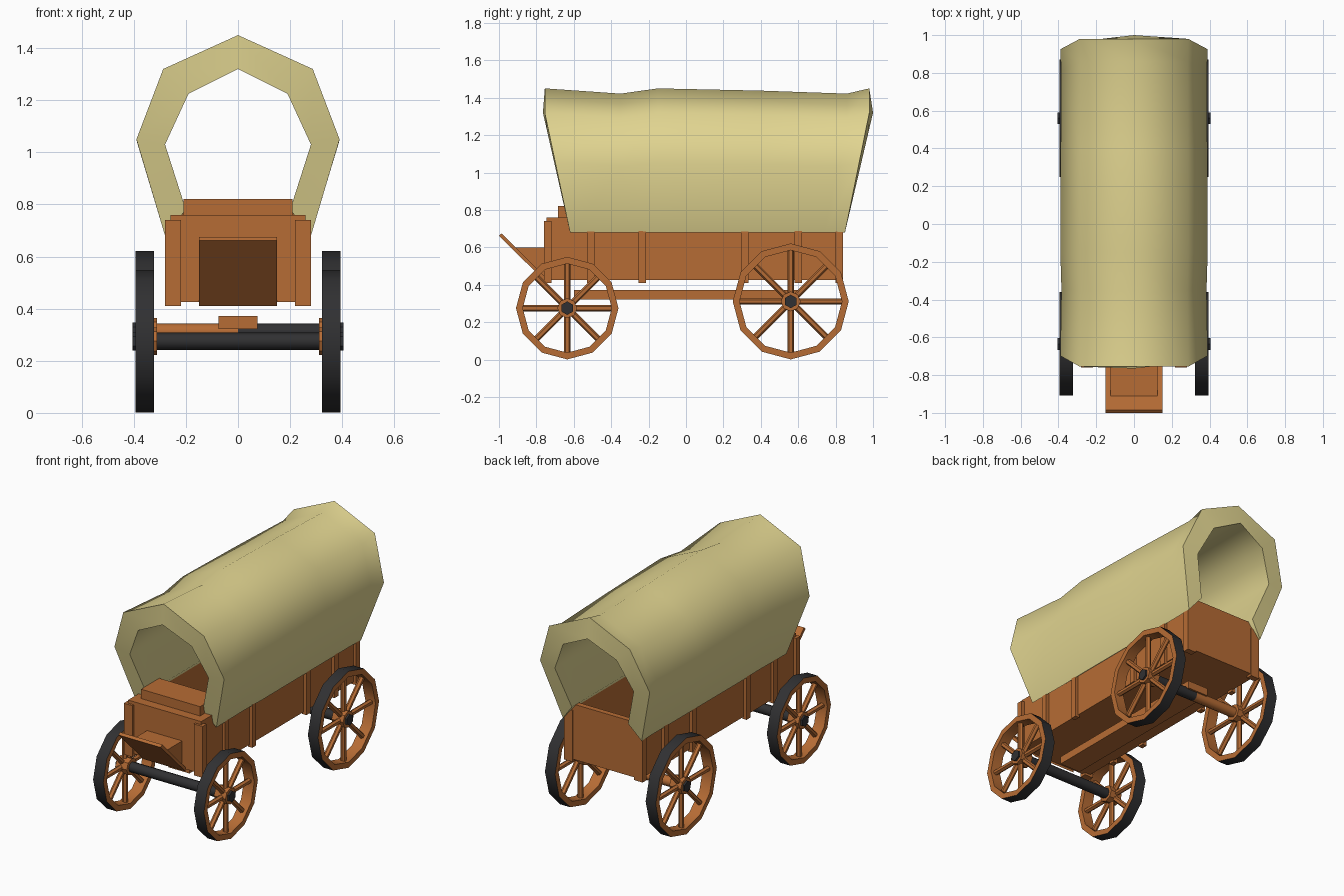
import bpy, bmesh, math
from mathutils import Matrix, Vector

if "Cube" in bpy.data.objects:
    bpy.data.objects.remove(bpy.data.objects["Cube"])


def material(name, rgb):
    m = bpy.data.materials.new(name)
    m.diffuse_color = (*rgb, 1)
    m.use_nodes = True
    m.node_tree.nodes["Principled BSDF"].inputs["Base Color"].default_value = m.diffuse_color
    return m


WOOD = material("brown wood", (0.47, 0.15, 0.035))
IRON = material("black iron", (0.03, 0.03, 0.032))
CLOTH = material("cream canvas", (0.75, 0.66, 0.28))


def finish(name, bm, mats, angle=None):
    bmesh.ops.recalc_face_normals(bm, faces=bm.faces)
    me = bpy.data.meshes.new(name)
    bm.to_mesh(me)
    bm.free()
    for m in mats:
        me.materials.append(m)
    ob = bpy.data.objects.new(name, me)
    bpy.context.collection.objects.link(ob)
    if angle:
        bpy.ops.object.select_all(action='DESELECT')
        bpy.context.view_layer.objects.active = ob
        ob.select_set(True)
        bpy.ops.object.shade_smooth_by_angle(angle=math.radians(angle))
    return ob


def add_box(bm, x0, x1, y0, y1, z0, z1):
    mat = Matrix.Translation(((x0 + x1) / 2, (y0 + y1) / 2, (z0 + z1) / 2))
    mat = mat @ Matrix.Diagonal((x1 - x0, y1 - y0, z1 - z0, 1))
    bmesh.ops.create_cube(bm, size=1, matrix=mat)


def box(name, *dims):
    bm = bmesh.new()
    add_box(bm, *dims)
    return finish(name, bm, [WOOD])


def rod(bm, a, b, r, sides):
    a, b = Vector(a), Vector(b)
    d = b - a
    mat = Matrix.Translation((a + b) / 2) @ d.to_track_quat('Z', 'Y').to_matrix().to_4x4()
    bmesh.ops.create_cone(bm, cap_ends=True, segments=sides, radius1=r, radius2=r,
                          depth=d.length, matrix=mat)


def prism(name, pts, half):
    # side profile (y, z) extruded across x
    bm = bmesh.new()
    f = bm.faces.new([bm.verts.new((-half, y, z)) for y, z in pts])
    ext = bmesh.ops.extrude_face_region(bm, geom=[f])
    bmesh.ops.translate(bm, vec=(2 * half, 0, 0),
                        verts=[v for v in ext['geom'] if isinstance(v, bmesh.types.BMVert)])
    return finish(name, bm, [WOOD])


# wagon bed: floor, side boards, front and tail boards
box("bed_floor", -0.255, 0.255, -0.74, 0.83, 0.425, 0.46)
for s, side in ((1, "right"), (-1, "left")):
    xs = sorted((s * 0.225, s * 0.26))
    box(side + "_side_board", *xs, -0.74, 0.83, 0.425, 0.76)
box("front_board", -0.26, 0.26, -0.745, -0.70, 0.425, 0.76)
box("tail_board", -0.26, 0.26, 0.80, 0.835, 0.425, 0.78)
box("seat_box", -0.21, 0.21, -0.685, -0.50, 0.46, 0.82)
box("front_deck", -0.26, 0.26, -0.74, -0.60, 0.70, 0.76)

# upright battens on the sides and corners
bm = bmesh.new()
for s in (1, -1):
    for y in (-0.51, -0.235, 0.315, 0.6):
        add_box(bm, *sorted((s * 0.25, s * 0.28)), y - 0.02, y + 0.02, 0.41, 0.74)
    for y in (-0.74, 0.82):
        add_box(bm, *sorted((s * 0.218, s * 0.28)), y - 0.02, y + 0.02, 0.41, 0.74)
finish("battens", bm, [WOOD])

# footboard: slanted plank on a wedge
prism("footboard", [(-1.0, 0.662), (-0.985, 0.675), (-0.745, 0.435), (-0.745, 0.41)], 0.15)
prism("footboard_wedge", [(-0.915, 0.60), (-0.74, 0.60), (-0.74, 0.425)], 0.125)

# undercarriage: centre beam and axles
box("centre_beam", -0.075, 0.075, -0.60, 0.60, 0.322, 0.372)
FRONT = (-0.635, 0.275, 0.274)   # y, hub z, radius
REAR = (0.56, 0.311, 0.31)
for name, (y, z, r) in (("front_axle", FRONT), ("rear_axle_right", REAR)):
    bm = bmesh.new()
    rod(bm, (-0.33 if y < 0 else 0, y, z), (0.33, y, z), 0.033, 8)
    finish(name, bm, [IRON], 50)
bm = bmesh.new()
rod(bm, (-0.33, REAR[0], REAR[1]), (0, REAR[0], REAR[1]), 0.033, 8)
finish("rear_axle_left", bm, [WOOD], 50)


# wheels: twelve-sided rim with iron tread, eight spokes, hub, hub cap
def wheel(name, s, y, z, R):
    n, w = 12, 0.036
    cx = s * 0.358
    bm = bmesh.new()
    section = [(R, -w), (R, w), (R - 0.036, w), (R - 0.036, -w)]
    rings = []
    for i in range(n):
        a = 2 * math.pi * i / n
        rings.append([bm.verts.new((cx + dx, y + r * math.cos(a), z + r * math.sin(a)))
                      for r, dx in section])
    for i in range(n):
        p, q = rings[i], rings[(i + 1) % n]
        for j in range(4):
            k = (j + 1) % 4
            f = bm.faces.new((p[j], p[k], q[k], q[j]))
            f.material_index = 1 if j == 0 else 0
    for i in range(8):
        a = math.pi * i / 4
        d = Vector((0, math.cos(a), math.sin(a)))
        c = Vector((cx, y, z))
        rod(bm, c + d * 0.03, c + d * (R - 0.025), 0.017, 6)
    rod(bm, (s * 0.31, y, z), (s * 0.392, y, z), 0.053, 8)
    old = set(bm.faces)
    rod(bm, (s * 0.37, y, z), (s * 0.404, y, z), 0.036, 6)
    for f in bm.faces:
        if f not in old:
            f.material_index = 1
    finish(name, bm, [WOOD, IRON], 35)


for s, side in ((1, "right"), (-1, "left")):
    wheel("front_wheel_" + side, s, *FRONT)
    wheel("rear_wheel_" + side, s, *REAR)


# canvas cover: outer skin lofted along y, rolled over flared ends to an inner skin
OUTER = [(0.28, 0.68), (0.39, 1.05), (0.287, 1.32), (0, 1.45)]
INNER = [(0.20, 0.78), (0.28, 1.03), (0.19, 1.225), (0, 1.32)]


def arch(half):
    return half + [(-x, z) for x, z in reversed(half[:-1])]


def station(y, lean, half, k=1.0, drop=0.0):
    # y is given at the bottom edge, lean is the extra reach at the top
    out = []
    for x, z in arch(half):
        t = min((z - 0.68) / 0.64, 1)
        out.append(Vector((x * k, y + lean * t, z - drop * t)))
    return out


stations = [station(-0.62, -0.135, OUTER),
            station(-0.33, -0.02, OUTER, 0.985, 0.028),
            station(-0.15, 0.0, OUTER),
            station(0.35, 0.05, OUTER, 0.995, 0.012),
            station(0.74, 0.12, OUTER, 0.99, 0.028),
            station(0.85, 0.13, OUTER),
            station(0.85, 0.15, INNER),
            station(0.72, 0.12, INNER),
            station(-0.50, -0.10, INNER),
            station(-0.62, -0.145, INNER)]
bm = bmesh.new()
rows = [[bm.verts.new(p) for p in st] for st in stations]
for i, p in enumerate(rows):
    q = rows[(i + 1) % len(rows)]
    for j in range(len(p) - 1):
        bm.faces.new((p[j], p[j + 1], q[j + 1], q[j]))
for j in (0, -1):   # lower hems
    bm.faces.new([r[j] for r in rows])
finish("canvas_cover", bm, [CLOTH], 60)
